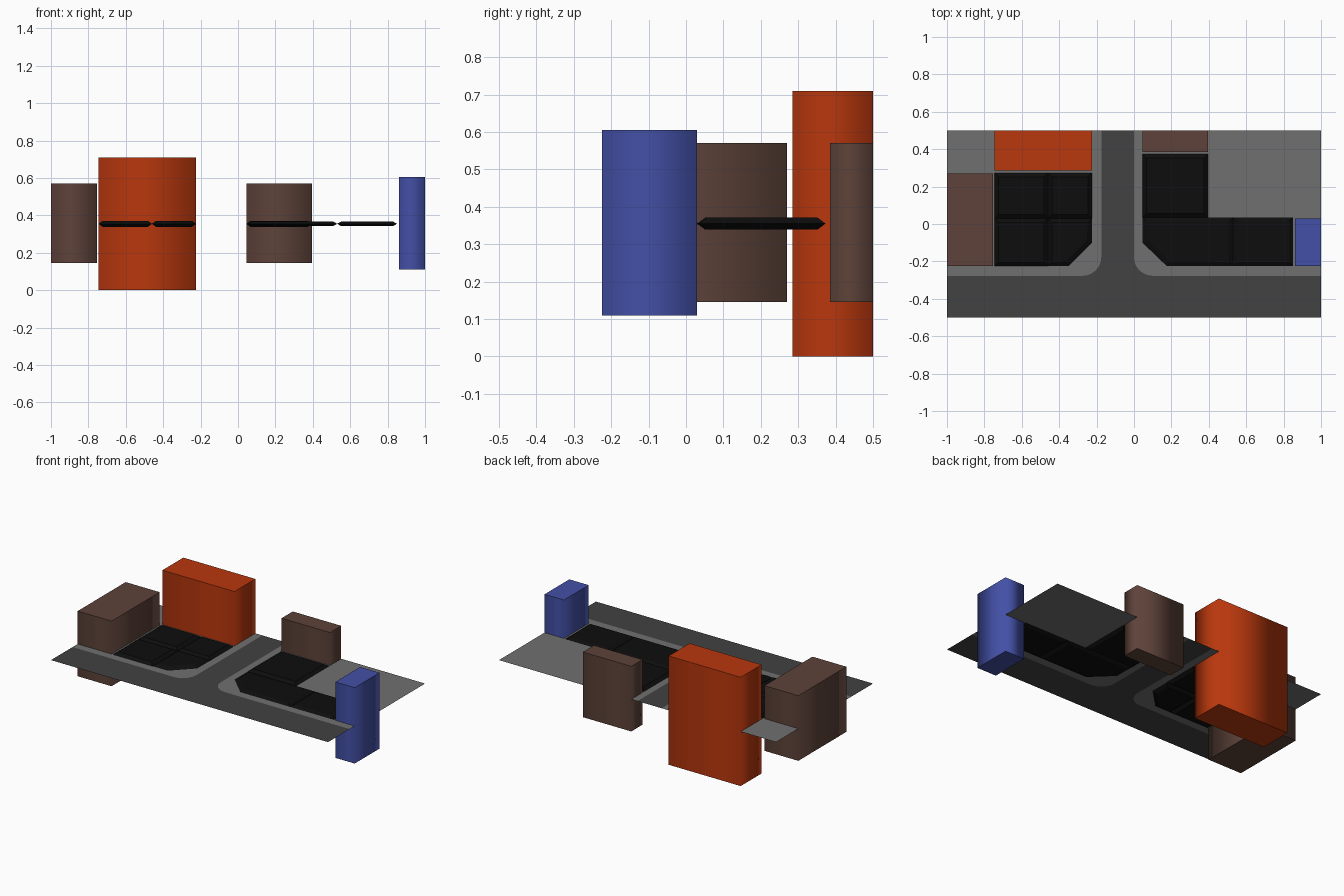
import bpy, bmesh, math

if "Cube" in bpy.data.objects:
    bpy.data.objects.remove(bpy.data.objects["Cube"], do_unlink=True)

GROUND = 0.355


def material(name, rgb):
    m = bpy.data.materials.new(name)
    m.use_nodes = True
    m.diffuse_color = (*rgb, 1)
    m.node_tree.nodes["Principled BSDF"].inputs["Base Color"].default_value = (*rgb, 1)
    return m


orange = material("burnt orange", (0.48, 0.038, 0.004))
brown = material("brown", (0.11, 0.055, 0.041))
blue = material("indigo", (0.055, 0.08, 0.38))
paving = material("paving grey", (0.16, 0.16, 0.16))
asphalt = material("asphalt grey", (0.054, 0.054, 0.054))
black = material("black", (0.004, 0.004, 0.004))


def finish(bm, name, mat):
    mesh = bpy.data.meshes.new(name)
    bm.to_mesh(mesh)
    bm.free()
    mesh.materials.append(mat)
    obj = bpy.data.objects.new(name, mesh)
    bpy.context.collection.objects.link(obj)
    return obj


def polygon(bm, points):
    return bm.faces.new([bm.verts.new((x, y, GROUND)) for x, y in points])


# Building blocks: walls shaded smoothly round the corners, flat top and bottom
def block(name, mat, x0, x1, y0, y1, z0, z1):
    bm = bmesh.new()
    bmesh.ops.create_cube(bm, size=1)
    for v in bm.verts:
        v.co.x = x1 if v.co.x > 0 else x0
        v.co.y = y1 if v.co.y > 0 else y0
        v.co.z = z1 if v.co.z > 0 else z0
    bm.normal_update()
    for f in bm.faces:
        f.smooth = True
        if abs(f.normal.z) > 0.5:
            for e in f.edges:
                e.smooth = False
    return finish(bm, name, mat)


block("tall_building", orange, -0.745, -0.225, 0.285, 0.5, 0, 0.71)
block("left_building", brown, -1, -0.755, -0.225, 0.27, 0.145, 0.57)
block("rear_building", brown, 0.045, 0.395, 0.385, 0.5, 0.145, 0.57)
block("corner_building", blue, 0.86, 1, -0.225, 0.03, 0.11, 0.605)


# Road and pavement share the rounded kerb lines
def kerb(cx, start):
    angles = [math.radians(start + 90 * i / 12) for i in range(13)]
    return [(cx + 0.1 * math.cos(a), -0.177 + 0.1 * math.sin(a)) for a in angles]


west_kerb = kerb(-0.275, 270)
east_kerb = kerb(0.1, 180)
bm = bmesh.new()
polygon(bm, [(-1, -0.277)] + west_kerb + [(-0.175, 0.5), (-1, 0.5)])
polygon(bm, [(0, 0.5)] + east_kerb + [(1, -0.277), (1, 0.5)])
finish(bm, "pavement", paving)

bm = bmesh.new()
polygon(bm, [(-1, -0.5), (1, -0.5), (1, -0.277)] + east_kerb[::-1]
        + [(0, 0.5), (-0.175, 0.5)] + west_kerb[::-1] + [(-1, -0.277)])
finish(bm, "road", asphalt)


# Black pads: thin cells with bevelled rims above and below the ground
def pad(name, height, points):
    bm = bmesh.new()
    for side in (1, -1):
        face = polygon(bm, points[::side])
        face.normal_update()
        bmesh.ops.inset_individual(bm, faces=[face], thickness=0.03, depth=height)
    bmesh.ops.remove_doubles(bm, verts=bm.verts, dist=0.0001)
    finish(bm, name, black)


def rectangle(x0, x1, y0, y1):
    return [(x0, y0), (x1, y0), (x1, y1), (x0, y1)]


pad("west_pad_back_left", 0.016, rectangle(-0.745, -0.46, 0.03, 0.273))
pad("west_pad_back_right", 0.016, rectangle(-0.46, -0.225, 0.03, 0.273))
pad("west_pad_front_left", 0.016, rectangle(-0.745, -0.46, -0.225, 0.03))
pad("west_pad_front_right", 0.016, [(-0.46, -0.225), (-0.35, -0.225), (-0.225, -0.1),
                                    (-0.225, 0.03), (-0.46, 0.03)])
pad("east_pad_back", 0.016, rectangle(0.045, 0.395, 0.035, 0.373))
pad("east_pad_front", 0.012, [(0.175, -0.225), (0.53, -0.225), (0.53, 0.035),
                              (0.045, 0.035), (0.045, -0.1)])
pad("east_pad_end", 0.012, rectangle(0.53, 0.85, -0.225, 0.035))
